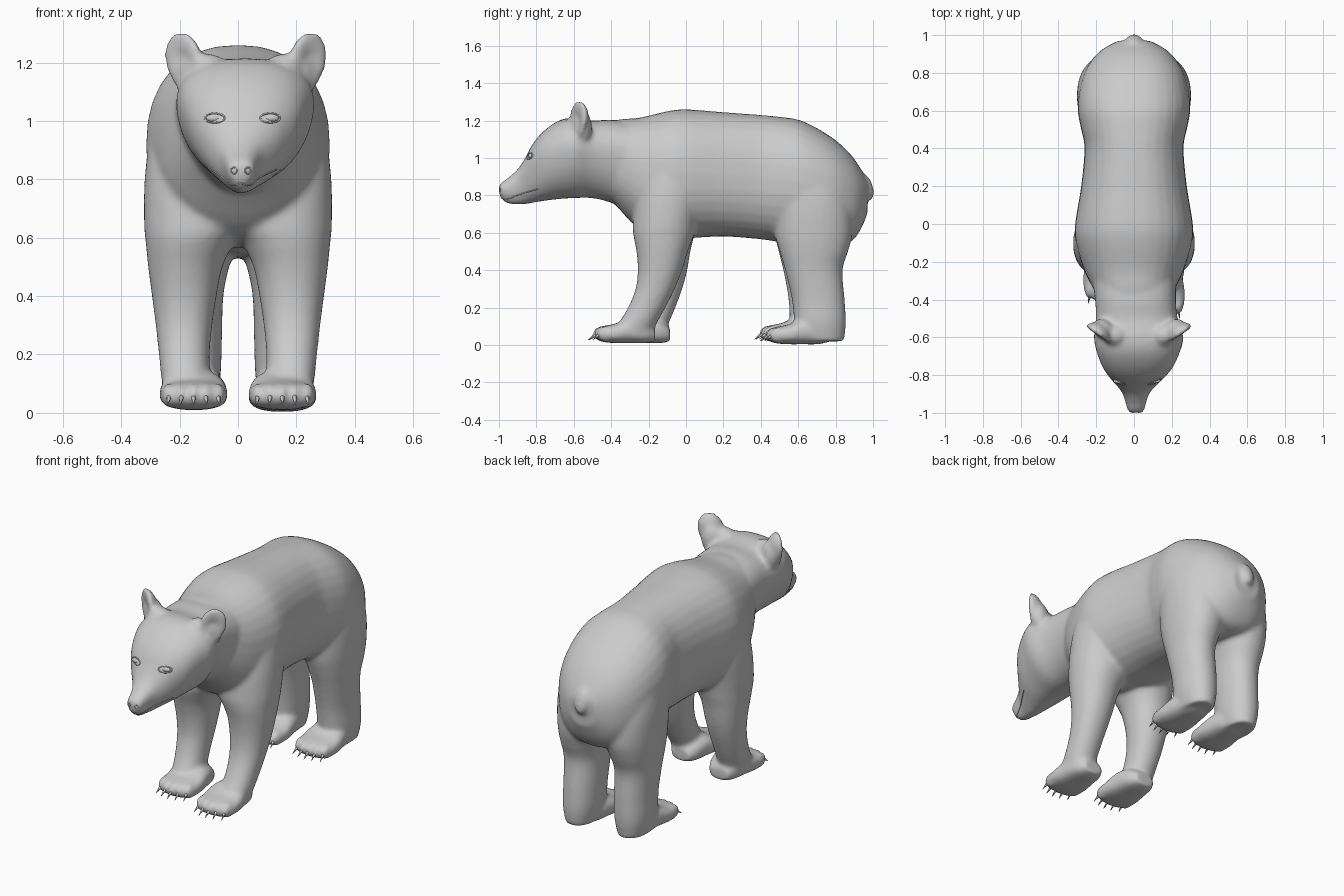
import bpy, bmesh, math
from mathutils import Vector, Matrix
from mathutils.bvhtree import BVHTree

cube = bpy.data.objects.get("Cube")
if cube:
    bpy.data.objects.remove(cube, do_unlink=True)

fur = bpy.data.materials.new("grey_fur")
fur.use_nodes = True
GREY = (0.6, 0.6, 0.6, 1)
fur.diffuse_color = GREY
fur.node_tree.nodes["Principled BSDF"].inputs["Base Color"].default_value = GREY


def make_object(name, bm):
    bmesh.ops.recalc_face_normals(bm, faces=bm.faces[:])
    mesh = bpy.data.meshes.new(name)
    bm.to_mesh(mesh)
    bm.free()
    mesh.materials.append(fur)
    mesh.shade_smooth()
    obj = bpy.data.objects.new(name, mesh)
    bpy.context.collection.objects.link(obj)
    return obj


def smooth_path(rows, steps=4):
    """Catmull-Rom interpolation of a list of number tuples."""
    out = []
    for i in range(len(rows) - 1):
        quad = [Vector(rows[max(0, min(len(rows) - 1, i + k))]) for k in (-1, 0, 1, 2)]
        p, q, r, s = quad
        for j in range(steps):
            t = j / steps
            out.append(q + (r - p) * t / 2 + (p * 2 - q * 5 + r * 4 - s) * t * t / 2
                       + (q * 3 - p - r * 3 + s) * t ** 3 / 2)
    return out + [Vector(rows[-1])]


def loft(bm, rows, place, egg=0.0, power=2.3, sides=32):
    """Skin rounded sections; each row is position, a low/high, b low/high."""
    rings = []
    for pos, a0, a1, b0, b1 in smooth_path(rows):
        ring = []
        for i in range(sides):
            t = math.tau * i / sides
            c, s = (math.copysign(abs(v) ** (2 / power), v) for v in (math.cos(t), math.sin(t)))
            a = (a0 + a1) / 2 + (a1 - a0) / 2 * c * (1 + egg * s)
            b = (b0 + b1) / 2 + (b1 - b0) / 2 * s
            ring.append(bm.verts.new(place(pos, a, b)))
        rings.append(ring)
    for low, high in zip(rings, rings[1:]):
        for i in range(sides):
            j = (i + 1) % sides
            bm.faces.new((low[i], low[j], high[j], high[i]))
    bm.faces.new(rings[0])
    bm.faces.new(rings[-1])


def ball(bm, centre, radii, turn=Matrix.Identity(4)):
    m = Matrix.Translation(centre) @ turn @ Matrix.Diagonal((*radii, 1))
    return bmesh.ops.create_uvsphere(bm, u_segments=24, v_segments=16, radius=1, matrix=m)["verts"]


along_y = lambda p, a, b: (a, p, b)

# Trunk, from chest to rump: y, half width, belly, back
trunk = [(-.42, .17, .80, 1.17), (-.36, .205, .73, 1.205), (-.25, .262, .62, 1.215),
         (-.1, .308, .57, 1.25), (0, .312, .57, 1.26), (.2, .28, .58, 1.245),
         (.4, .262, .565, 1.23), (.5, .28, .55, 1.22), (.6, .298, .54, 1.205),
         (.7, .292, .53, 1.16), (.8, .265, .53, 1.095), (.88, .215, .55, 1.02),
         (.93, .16, .61, .95), (.97, .085, .7, .88)]
body = bmesh.new()
loft(body, [(y, -w, w, low, top) for y, w, low, top in trunk], along_y)

# Neck, head and muzzle
head = [(-.25, -.22, .22, .70, 1.19), (-.4, -.2, .215, .76, 1.205), (-.5, -.195, .225, .785, 1.2),
        (-.6, -.205, .255, .785, 1.215), (-.68, -.19, .235, .78, 1.2), (-.76, -.16, .2, .77, 1.145),
        (-.82, -.12, .15, .76, 1.075), (-.86, -.085, .11, .752, 1.0), (-.9, -.058, .078, .75, .94),
        (-.95, -.042, .062, .755, .895), (-.985, -.034, .054, .778, .87), (-1.0, -.022, .042, .81, .855)]
loft(body, head, along_y, egg=.22, power=2.25)

# Legs: z, inner, outer, front, back.  Feet: y from toe, half width, sole, top
front_leg = [(1.08, .1, .25, -.12, .02), (.95, .06, .3, -.21, .07), (.8, .0, .32, -.265, .085),
             (.65, -.03, .322, -.285, .06), (.58, .015, .316, -.28, .04), (.5, .053, .308, -.265, .01),
             (.4, .073, .295, -.258, -.02), (.3, .088, .282, -.27, -.06),
             (.2, .097, .271, -.31, -.11), (.1, .095, .26, -.37, -.165), (.03, .1, .24, -.4, -.19)]
hind_leg = [(1.05, .06, .24, .54, .76), (.9, .03, .285, .49, .83), (.75, .0, .302, .475, .88),
            (.6, .0, .297, .475, .89), (.5, .03, .287, .5, .867), (.4, .05, .273, .53, .837),
            (.25, .055, .262, .565, .848), (.12, .06, .26, .58, .855), (.02, .08, .24, .6, .845)]
foot = [(0, .075, .03, .075), (.03, .108, .016, .1), (.1, .118, .01, .115),
        (.18, .108, .01, .145), (.26, .09, .01, .13), (.31, .06, .02, .09)]
claws = bmesh.new()


def build_leg(side, rows, toe_y, lift, shift):
    slide = lambda z: shift * max(0, 1 - z / .6)
    loft(body, rows, lambda z, x, y: (side * x, y + slide(z), z), power=2.15)
    cx, low = side * .152, slide(0)
    loft(body, [(toe_y + low + y, cx - w, cx + w, sole + lift, top + lift)
                for y, w, sole, top in foot], along_y, power=2.6)
    for i in range(-2, 3):
        x, y = cx + i * .043, toe_y + low + .012 * i * i / 2
        ball(body, (x, y + .025, .06 + lift), (.024, .05, .042))
        aim = Vector((i * .08, -1, -.75)).to_track_quat('Z', 'Y').to_matrix().to_4x4()
        bmesh.ops.create_cone(claws, cap_ends=True, segments=8, radius1=.011, radius2=.001, depth=.06,
                              matrix=Matrix.Translation((x, y - .025, .045 + lift)) @ aim)


build_leg(1, front_leg, -.475, 0, 0)
build_leg(-1, front_leg, -.475, 0, .08)
build_leg(1, hind_leg, .445, -.006, 0)
build_leg(-1, hind_leg, .445, .003, -.03)

# Stubby tail
ball(body, (0, .967, .845), (.045, .032, .075), Matrix.Rotation(.3, 4, 'X'))

# Cupped ears: the front half of each ball is pushed inward, with a broad root behind
for side in (1, -1):
    turn = Matrix.Rotation(side * .6, 4, 'Z') @ Matrix.Rotation(side * .25, 4, 'Y')
    place = Matrix.Translation((.027 + side * .217, -.585, 1.2)) @ turn
    for v in ball(body, (0, 0, 0), (1, 1, 1)):
        rim = math.hypot(v.co.x, v.co.z)
        if v.co.y < 0:
            v.co.y = .4 * (1 - rim) - .25 * math.sin(math.pi * rim)
        v.co = place @ Vector((v.co.x * (.073 + .01 * v.co.z), v.co.y * .06, v.co.z * .107))
    ball(body, (.027 + side * .18, -.56, 1.155), (.07, .05, .095), turn)
    ball(body, (.027 + side * .125, -.59, 1.165), (.07, .06, .065), Matrix.Rotation(side * -.6, 4, 'Y'))

# Fuse the volumes into one soft skin
skin = make_object("bear_body", body)
fuse = skin.modifiers.new("fuse", 'REMESH')
fuse.mode = 'VOXEL'
fuse.voxel_size = .011
fuse.use_smooth_shade = True
relax = skin.modifiers.new("relax", 'SMOOTH')
relax.factor = .5
relax.iterations = 12
make_object("claws", claws)

bpy.context.view_layer.update()
surface = BVHTree.FromObject(skin, bpy.context.evaluated_depsgraph_get())


def on_face(x, z):
    return surface.ray_cast(Vector((x, -3, z)), Vector((0, 1, 0)))[0] or Vector((x, -.85, z))


def tube(name, points, radius, closed=False):
    curve = bpy.data.curves.new(name, 'CURVE')
    curve.dimensions = '3D'
    curve.bevel_depth = radius
    curve.bevel_resolution = 2
    line = curve.splines.new('POLY')
    line.points.add(len(points) - 1)
    for p, co in zip(line.points, points):
        p.co = (*co, 1)
    line.use_cyclic_u = closed
    line.use_smooth = True
    curve.materials.append(fur)
    bpy.context.collection.objects.link(bpy.data.objects.new(name, curve))


MID = .015
for side, label in ((1, "left"), (-1, "right")):
    # Eyeball and almond lids
    ex = MID + side * .095
    eye = bmesh.new()
    ball(eye, on_face(ex, 1.01) + Vector((0, .006, 0)), (.03, .012, .014))
    make_object(label + "_eye", eye)
    lids = []
    for i in range(24):
        t = math.tau * i / 24
        lids.append(on_face(ex + .034 * math.cos(t), 1.01 + .016 * math.sin(t)))
    tube(label + "_eyelids", lids, .003, True)

    # Nostril rim
    rim = []
    for i in range(12):
        t = math.tau * i / 12
        rim.append(on_face(.01 + side * .024 + .01 * math.cos(t), .83 + .011 * math.sin(t)))
    tube(label + "_nostril", rim, .0025, True)

    # Lip line running back from the chin
    lip = smooth_path([(.01, -.985, .79), (.01 + side * .04, -.94, .785),
                       (.01 + side * .08, -.88, .805), (.01 + side * .12, -.79, .835)])
    tube(label + "_lip", [surface.find_nearest(p)[0] for p in lip], .003)
